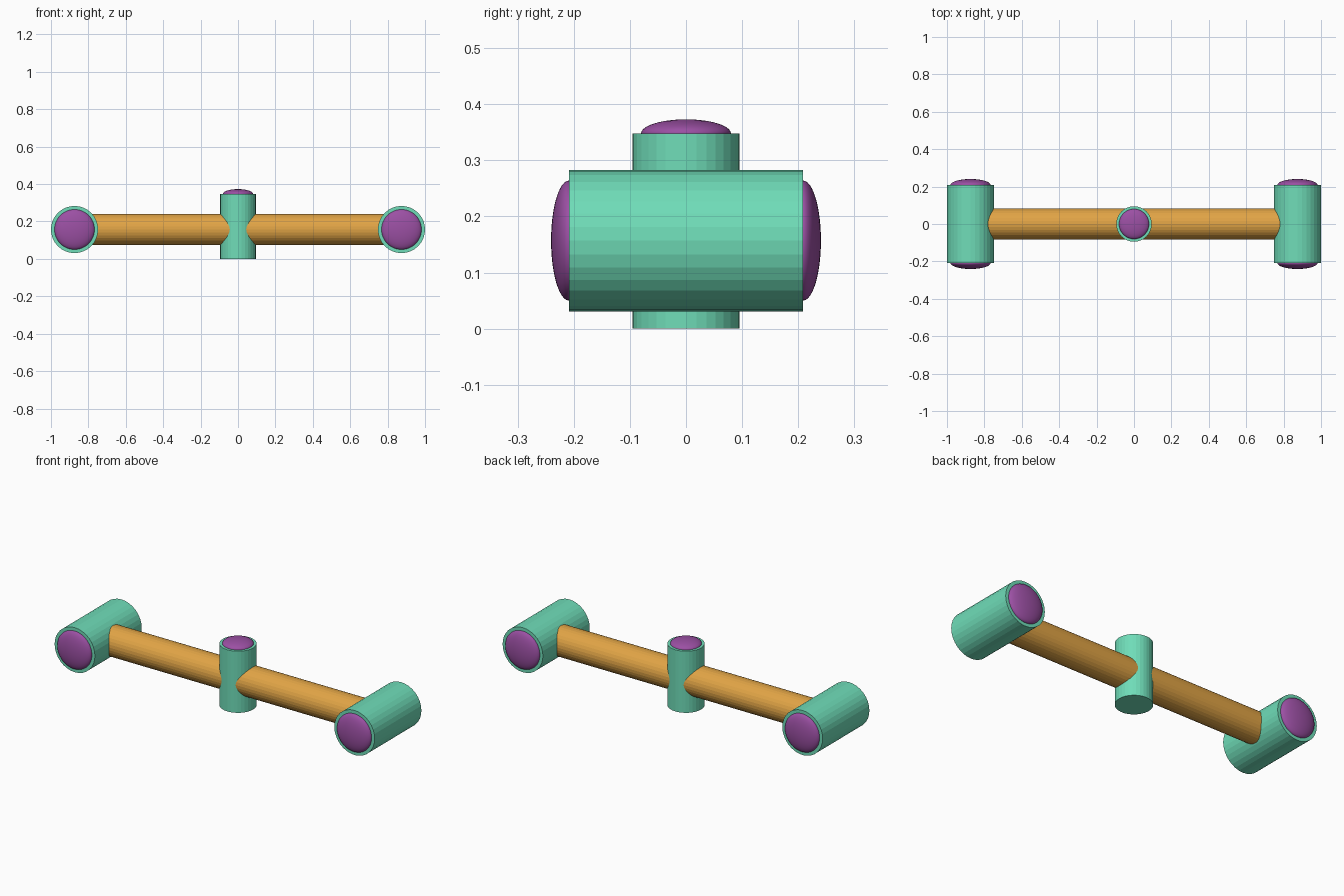
import bpy
from math import pi

if "Cube" in bpy.data.objects:
    bpy.data.objects.remove(bpy.data.objects["Cube"])

AXIS_Z = 0.157      # height of the bar and the end barrels
END_X = 0.874       # barrel offset from the centre


def material(name, color):
    m = bpy.data.materials.new(name)
    m.diffuse_color = (*color, 1)
    m.use_nodes = True
    m.node_tree.nodes["Principled BSDF"].inputs["Base Color"].default_value = m.diffuse_color
    return m


green = material("green", (0.16, 0.72, 0.48))
orange = material("orange", (0.75, 0.37, 0.06))
purple = material("purple", (0.33, 0.08, 0.37))


def cylinder(name, radius, length, loc, rot, mat):
    bpy.ops.mesh.primitive_cylinder_add(vertices=32, radius=radius, depth=length,
                                        location=loc, rotation=rot)
    ob = bpy.context.object
    ob.name = name
    ob.data.materials.append(mat)
    return ob


def button(name, loc, scale):
    bpy.ops.mesh.primitive_uv_sphere_add(segments=48, ring_count=24, radius=1, location=loc)
    ob = bpy.context.object
    ob.name = name
    ob.scale = scale
    bpy.ops.object.transform_apply(location=False, rotation=False, scale=True)
    bpy.ops.object.shade_smooth()
    ob.data.materials.append(purple)
    return ob


# Cross bar
cylinder("cross_bar", 0.084, 2 * END_X, (0, 0, AXIS_Z), (0, pi / 2, 0), orange)

# Upright hub with its domed top
cylinder("centre_hub", 0.095, 0.348, (0, 0, 0.174), (0, 0, 0), green)
button("hub_top_cap", (0, 0, 0.348), (0.08, 0.08, 0.025))

# End barrels with a domed cap on each face
for side, sx in (("left", -1), ("right", 1)):
    x = sx * END_X
    cylinder(side + "_barrel", 0.126, 0.417, (x, 0, AXIS_Z), (pi / 2, 0, 0), green)
    for face, sy in (("front", -1), ("back", 1)):
        button(f"{side}_{face}_cap", (x, sy * 0.2085, AXIS_Z), (0.107, 0.032, 0.107))
